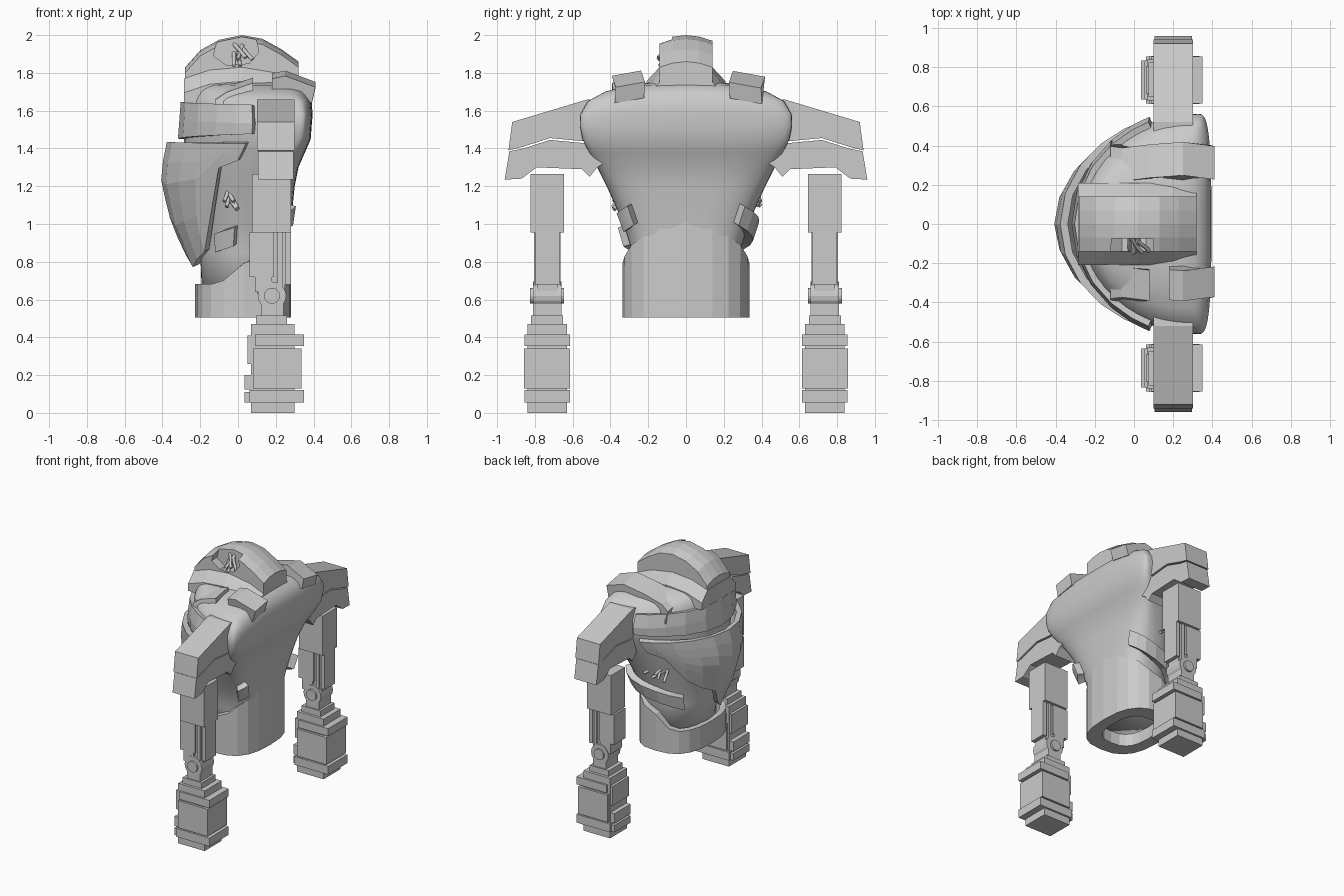
import bpy, bmesh, math, random
from mathutils import Vector

if "Cube" in bpy.data.objects:
    bpy.data.objects.remove(bpy.data.objects["Cube"])

random.seed(4)
grey = bpy.data.materials.new("grey_metal")
grey.diffuse_color = (0.6, 0.6, 0.6, 1)
grey.use_nodes = True
grey.node_tree.nodes["Principled BSDF"].inputs["Base Color"].default_value = grey.diffuse_color


def mesh_object(name, verts, faces, smooth=False):
    me = bpy.data.meshes.new(name)
    me.from_pydata(verts, [], faces)
    bm = bmesh.new()
    bm.from_mesh(me)
    bmesh.ops.recalc_face_normals(bm, faces=bm.faces)
    bm.to_mesh(me)
    bm.free()
    for p in me.polygons:
        p.use_smooth = smooth
    me.materials.append(grey)
    ob = bpy.data.objects.new(name, me)
    bpy.context.collection.objects.link(ob)
    return ob


def prism(name, pts, axis, lo, hi):
    """Extrude a (u, z) outline along x or y."""
    n = len(pts)
    place = (lambda u, d, z: (d, u, z)) if axis == 'x' else (lambda u, d, z: (u, d, z))
    verts = [place(u, d, z) for d in (lo, hi) for u, z in pts]
    faces = [tuple(range(n)), tuple(range(n, 2 * n))]
    faces += [(i, (i + 1) % n, n + (i + 1) % n, n + i) for i in range(n)]
    return mesh_object(name, verts, faces)


def box(name, x0, x1, y0, y1, z0, z1):
    return prism(name, [(x0, z0), (x1, z0), (x1, z1), (x0, z1)], 'y', y0, y1)


def grid(name, rows, thickness=0, closed=False, smooth=False):
    n = len(rows[0])
    verts = [v for r in rows for v in r]
    m = n if closed else n - 1
    faces = [(j * n + i, j * n + (i + 1) % n, (j + 1) * n + (i + 1) % n, (j + 1) * n + i)
             for j in range(len(rows) - 1) for i in range(m)]
    if not thickness:
        faces += [tuple(range(n)), tuple(range(len(verts) - n, len(verts)))]
    ob = mesh_object(name, verts, faces, smooth)
    if thickness:
        mod = ob.modifiers.new("thickness", 'SOLIDIFY')
        mod.thickness = thickness
        mod.offset = 0
    return ob


def lerp(table, t):
    """Piecewise linear lookup of a table of (key, values...)."""
    t = min(max(t, table[0][0]), table[-1][0])
    for a, b in zip(table, table[1:]):
        if t <= b[0]:
            f = (t - a[0]) / (b[0] - a[0])
            return [p + (q - p) * f for p, q in zip(a[1:], b[1:])]


# Torso sections: z, chest x, back x, x of widest point, half width
TORSO = [(0.60, -0.19, 0.24, 0.05, 0.28), (0.85, -0.20, 0.26, 0.06, 0.285),
         (1.00, -0.22, 0.28, 0.08, 0.33), (1.20, -0.265, 0.30, 0.16, 0.42),
         (1.30, -0.28, 0.32, 0.22, 0.47), (1.38, -0.285, 0.355, 0.28, 0.515),
         (1.45, -0.285, 0.385, 0.32, 0.548), (1.52, -0.28, 0.39, 0.33, 0.562),
         (1.58, -0.275, 0.395, 0.33, 0.56), (1.65, -0.27, 0.39, 0.31, 0.52),
         (1.70, -0.26, 0.365, 0.26, 0.43), (1.735, -0.25, 0.32, 0.18, 0.30),
         (1.75, -0.20, 0.26, 0.10, 0.18)]


def torso_point(deg, z, out=0.0, bump=0.0):
    """Point on the torso; deg 0 is the chest, 90 the +y side, 180 the back."""
    xf, xb, xm, w = lerp(TORSO, z)
    c, s = math.cos(math.radians(deg)), math.sin(math.radians(deg))
    if c >= 0:
        return (xm + (xf - out - bump - xm) * c, (w + out) * s, z)
    return (xm + (xb + out - xm) * abs(c) ** 0.65,
            (w + out) * math.copysign(abs(s) ** 0.65, s), z)


grid("torso", [[torso_point(i * 7.5, r[0]) for i in range(48)] for r in TORSO],
     closed=True, smooth=True)

# Waist guard: thick ring rising to a point at the back
RIM = [(0, 1.05), (36, 0.93), (54, 0.89), (72, 0.83), (90, 0.79), (108, 0.70), (126, 0.68),
       (180, 0.68)]


def waist_ring(scale, z=None):
    ring = []
    for a in range(0, 360, 18):
        c, s = math.cos(math.radians(a)), math.sin(math.radians(a))
        x = 0.03 + scale * math.copysign(abs(c) ** 0.75, c) * (0.25 if c > 0 else 0.255)
        y = scale * 0.335 * math.copysign(abs(s) ** 0.75, s)
        ring.append((x, y, lerp(RIM, min(a, 360 - a))[0] if z is None else z))
    return ring


grid("waist_guard", [waist_ring(0.65, 0.62), waist_ring(0.65, 0.507), waist_ring(1, 0.507),
                     waist_ring(1), waist_ring(0.85)], 0.004, closed=True)

# Chest plates
angles = [-67, -58, -46, -32, -16, 0, 16, 32, 46, 58, 67]
grid("upper_chest_plate",
     [[torso_point(a, z - (0.02 * abs(a) / 70 if z > 1.5 else -0.03 * abs(a) / 70) + 0.01, 0.008)
       for a in angles] for z in (1.44, 1.54, 1.635)], 0.05)
# The lower plate hangs further down on one side
BOTTOM = [(-67, 1.34), (-58, 1.30), (-46, 0.86), (-32, 0.82), (-16, 0.78), (0, 0.84),
          (16, 0.98), (32, 1.03), (46, 1.10), (58, 1.30), (67, 1.34)]
BUMP = [(0.77, 0.02), (1.0, 0.10), (1.24, 0.105), (1.43, 0.06)]
rows = []
for k in range(7):
    row = []
    for a in angles:
        b = lerp(BOTTOM, a)[0]
        z = b + (1.43 - b) * k / 6
        row.append(torso_point(a, z, 0.012, lerp(BUMP, z)[0]))
    rows.append(row)
grid("lower_chest_plate", rows, 0.04)


# Side straps: whole on one side, broken on the other
def strap(name, a0, a1):
    steps = [a0 + (a1 - a0) * i / 6 for i in range(7)]
    mid = lambda a: 0.92 + (abs(a) - 63) / 70 * 0.12
    grid(name, [[torso_point(a, mid(a) + dz, 0.02) for a in steps] for dz in (-0.05, 0.05)], 0.06)


strap("side_strap", 45, 140)
strap("broken_strap_front", -54, -74)
strap("broken_strap_back", -120, -140)

# Shoulder bands over the top of the torso, leaning outward
BAND = [(-0.12, 1.67), (-0.06, 1.71), (0.08, 1.76), (0.25, 1.795), (0.41, 1.735)]


def shoulder_band(name, pts, y0, y1):
    under = [(x - 0.02 * (x > 0.3), z - 0.085) for x, z in reversed(pts)]
    ob = prism(name, pts + under, 'y', y0, y1)
    for v in ob.data.vertices:
        rise = v.co.z - 1.70
        v.co.z -= 0.18 * (abs(v.co.y) - 0.3)
        v.co.y += math.copysign(0.35 * rise, v.co.y)


shoulder_band("shoulder_band", BAND, 0.215, 0.385)
shoulder_band("broken_band_front", BAND[:3], -0.37, -0.215)
shoulder_band("broken_band_back", [(0.18, 1.78)] + BAND[3:], -0.36, -0.205)

# Neck hump with a jagged hole in its side
ARCH = [(-0.28, 1.68), (-0.28, 1.83), (-0.20, 1.92), (-0.10, 1.975), (0.02, 2.0),
        (0.13, 1.98), (0.23, 1.925), (0.32, 1.86), (0.32, 1.68)]
COLLAR = [(-0.285, 1.64), (-0.285, 1.77), (-0.15, 1.815), (0.02, 1.83),
          (0.2, 1.80), (0.32, 1.75), (0.32, 1.64)]


def arch(name, pts, sections):
    """Arch profile swept along y, with its top lowered at each section."""
    return grid(name, [[(x, y, z - drop * (z > 1.7)) for x, z in pts] for y, drop in sections],
                closed=True)


hump = arch("neck_hump", ARCH, [(-0.14, 0.03), (-0.07, 0.008), (0, 0), (0.07, 0.008), (0.14, 0.03)])
arch("neck_collar", COLLAR, [(-0.21, 0.075), (-0.14, 0), (0.14, 0), (0.21, 0.075)])
hole = prism("hole_cutter", [(-0.13, 1.89), (-0.06, 1.84), (0.06, 1.85), (0.11, 1.91),
                             (0.07, 2.1), (-0.08, 2.1)], 'y', -0.3, -0.075)
hole.hide_render = True
hole.hide_viewport = True
cut = hump.modifiers.new("hole", 'BOOLEAN')
cut.object = hole
cut.operation = 'DIFFERENCE'


# Torn cables
def cables(name, centre, out, count=5):
    cu = bpy.data.curves.new(name, 'CURVE')
    cu.dimensions = '3D'
    cu.bevel_depth = 0.011
    cu.bevel_resolution = 1
    cu.use_fill_caps = True
    for i in range(count):
        sp = cu.splines.new('POLY')
        sp.points.add(3)
        off = Vector([random.uniform(-0.04, 0.04), 0, random.uniform(-0.03, 0.03)])
        lean = random.uniform(-0.02, 0.03)
        for k, p in enumerate(sp.points):
            q = Vector(centre) + off + Vector(out) * (k * 0.02)
            q += Vector((lean * k, random.uniform(-.008, .008), 0.03 - 0.025 * k))
            p.co = (*q, 1)
    cu.materials.append(grey)
    bpy.context.collection.objects.link(bpy.data.objects.new(name, cu))


cables("neck_cables", (0.0, -0.07, 1.90), (0, -1.2, 0))
cables("side_cables_right", (-0.05, -0.32, 1.14), (0.3, -1.0, 0))
cables("side_cables_left", (-0.05, 0.33, 1.15), (0.3, 1.0, 0))

# Arms
UPPER = [(0.45, 1.655), (0.52, 1.66), (0.92, 1.54), (0.94, 1.39), (0.86, 1.41),
         (0.72, 1.455), (0.56, 1.44), (0.45, 1.44)]
LOWER = [(0.42, 1.43), (0.56, 1.43), (0.72, 1.445), (0.86, 1.40), (0.935, 1.385), (0.96, 1.235),
         (0.87, 1.24), (0.79, 1.30), (0.55, 1.29), (0.51, 1.25), (0.47, 1.30), (0.42, 1.33)]
# Blocks: name, x range, half depth in y, z range
BLOCKS = [("upper_arm", 0.075, 0.28, 0.088, 0.955, 1.265),
          ("forearm_core", 0.10, 0.25, 0.055, 0.63, 0.96),
          ("forearm_front", 0.06, 0.19, 0.07, 0.72, 0.955),
          ("forearm_front_step", 0.09, 0.18, 0.07, 0.64, 0.73),
          ("forearm_bar", 0.21, 0.235, 0.07, 0.64, 0.955),
          ("forearm_back", 0.25, 0.28, 0.065, 0.68, 0.955),
          ("wrist", 0.125, 0.24, 0.075, 0.50, 0.59),
          ("wrist_base", 0.095, 0.26, 0.085, 0.45, 0.515),
          ("hand_core", 0.07, 0.30, 0.105, 0.0, 0.47),
          ("hand_top_band", 0.09, 0.35, 0.12, 0.355, 0.415),
          ("hand_middle", 0.08, 0.335, 0.122, 0.13, 0.342),
          ("hand_low_band", 0.06, 0.35, 0.12, 0.055, 0.12),
          ("finger_top", 0.05, 0.12, 0.10, 0.26, 0.41),
          ("finger_low", 0.035, 0.12, 0.10, 0.125, 0.20),
          ("finger_tip", 0.035, 0.10, 0.10, 0.055, 0.11)]
for s, side in ((-1, "right"), (1, "left")):
    prism("shoulder_top_" + side, [(s * y, z) for y, z in UPPER], 'x', 0.10, 0.30)
    prism("shoulder_under_" + side, [(s * y, z) for y, z in LOWER], 'x', 0.105, 0.295)
    yc = s * 0.735
    for name, x0, x1, h, z0, z1 in BLOCKS:
        box(name + "_" + side, x0, x1, yc - h, yc + h, z0, z1)
    for name, r, h in (("elbow_joint_", 0.075, 0.075), ("elbow_pin_", 0.042, 0.09)):
        ring = [(0.18 + r * math.cos(k * math.pi / 8), 0.62 + r * math.sin(k * math.pi / 8))
                for k in range(16)]
        prism(name + side, ring, 'y', yc - h, yc + h)
